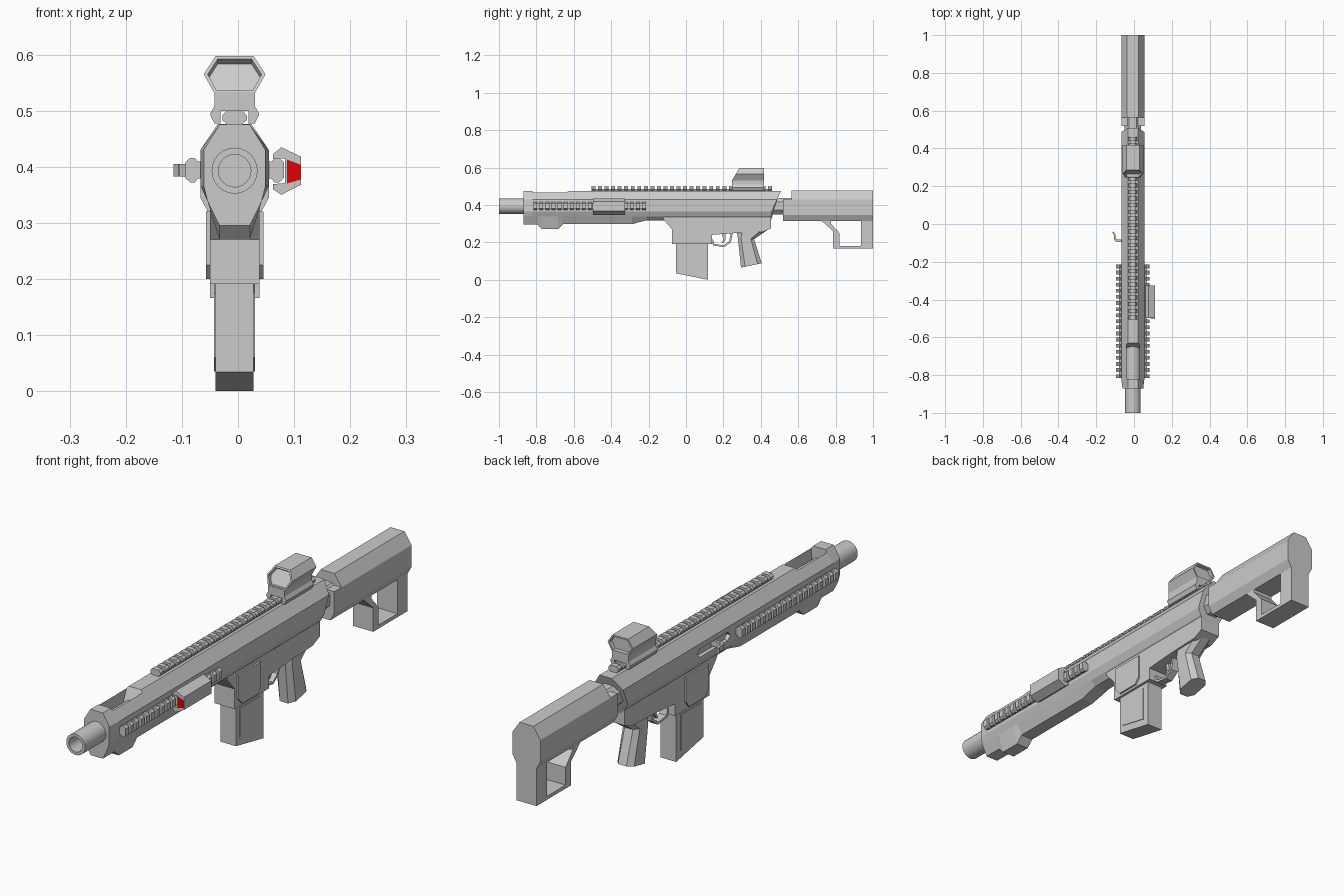
import bpy, bmesh
from math import sin, cos, pi

CX = -0.006  # the gun's centreline sits slightly left of the bounding box centre


def finish(name, bm, mat=None):
    bmesh.ops.recalc_face_normals(bm, faces=bm.faces[:])
    me = bpy.data.meshes.new(name)
    bm.to_mesh(me)
    bm.free()
    ob = bpy.data.objects.new(name, me)
    ob.location.x = CX
    bpy.context.collection.objects.link(ob)
    if mat:
        me.materials.append(mat)
    return ob


def add_loft(bm, rings):
    vs = [[bm.verts.new(p) for p in r] for r in rings]
    n = len(vs[0])
    for a, b in zip(vs, vs[1:]):
        for i in range(n):
            bm.faces.new((a[i], a[(i + 1) % n], b[(i + 1) % n], b[i]))
    bm.faces.new(vs[0])
    bm.faces.new(vs[-1])


def add_prism(bm, pts, axis, lo, hi):
    put = {'x': lambda p, d: (d, p[0], p[1]),
           'y': lambda p, d: (p[0], d, p[1]),
           'z': lambda p, d: (p[0], p[1], d)}[axis]
    add_loft(bm, [[put(p, d) for p in pts] for d in (lo, hi)])


def prism(name, pts, axis, lo, hi, mat=None):
    bm = bmesh.new()
    add_prism(bm, pts, axis, lo, hi)
    return finish(name, bm, mat)


def loft(name, rings):
    bm = bmesh.new()
    add_loft(bm, rings)
    return finish(name, bm)


def mirror(half):
    return half + [(-x, z) for x, z in reversed(half)]


def box(a0, b0, a1, b1):
    return [(a0, b0), (a1, b0), (a1, b1), (a0, b1)]


def cut(ob, cutter):
    cutter.hide_render = True
    m = ob.modifiers.new("cut", 'BOOLEAN')
    m.operation, m.solver, m.object = 'DIFFERENCE', 'EXACT', cutter
    bpy.context.view_layer.objects.active = ob
    bpy.ops.object.modifier_apply(modifier="cut")
    bpy.data.objects.remove(cutter)


def smooth(ob):
    bpy.ops.object.select_all(action='DESELECT')
    ob.select_set(True)
    bpy.context.view_layer.objects.active = ob
    bpy.ops.object.shade_smooth_by_angle()


# Handguard and upper receiver: one faceted shell with a changing underside
def section(y, zb, wide=0.061, slant=0.0):
    half = [(0.027, 0.475), (wide, 0.43), (wide, 0.366), (0.048, 0.338), (0.027, zb)]
    return [(x, y + slant * max(0, z - 0.36), z) for x, z in mirror(half)]


body = loft("handguard_and_receiver", [
    section(-0.87, 0.295, 0.055), section(-0.82, 0.295), section(-0.795, 0.295),
    section(-0.77, 0.27), section(-0.685, 0.27), section(-0.657, 0.297),
    section(-0.29, 0.297), section(-0.21, 0.318), section(0.455, 0.318, slant=0.46)])
cut(body, prism("slot_cutter", [(-0.82, 0.41), (-0.66, 0.41), (-0.62, 0.5), (-0.82, 0.5)],
                'x', -0.034, 0.034))
cut(body, prism("bolt_slot_cutter", [(-0.18, 0.393), (-0.165, 0.41), (0.01, 0.41),
                                     (0.025, 0.393), (0.01, 0.377), (-0.165, 0.377)],
                'x', -0.09, -0.045))

# Barrel with bored muzzle
smooth(loft("barrel", [[(r * cos(i * pi / 12), y, 0.393 + r * sin(i * pi / 12)) for i in range(24)]
                       for r, y in [(0.041, -0.4), (0.041, -1), (0.029, -1), (0.029, -0.9)]]))

# Lower receiver with magazine well
prism("lower_receiver", [(-0.13, 0.345), (-0.117, 0.318), (-0.075, 0.27), (-0.075, 0.191),
                         (0.139, 0.191), (0.139, 0.24), (0.27, 0.25), (0.41, 0.255),
                         (0.455, 0.275), (0.455, 0.36)], 'x', -0.044, 0.044)
prism("magwell_plates", [(-0.06, 0.32), (-0.06, 0.225), (-0.035, 0.2), (0.06, 0.2),
                         (0.08, 0.225), (0.08, 0.32)], 'x', -0.051, 0.051)

# Magazine with raised side panels
prism("magazine", [(-0.053, 0.2), (-0.053, 0.034), (0.118, 0), (0.118, 0.2)], 'x', -0.034, 0.034)
prism("magazine_panels", [(-0.03, 0.175), (-0.03, 0.06), (0.09, 0.035), (0.09, 0.175)],
      'x', -0.0365, 0.0365)

# Pistol grip, chamfered along its front and back edges
grip_rings = []
for yf, zf, yb, zb in [(0.27, 0.262, 0.43, 0.262), (0.277, 0.225, 0.364, 0.217),
                       (0.294, 0.065, 0.405, 0.088)]:
    plan = [(0.018, 0), (0.036, 0.2), (0.036, 0.8), (0.018, 1)]
    grip_rings.append([(x, yf + (yb - yf) * t, zf + (zb - zf) * t) for x, t in mirror(plan)])
loft("pistol_grip", grip_rings)

# Trigger guard and trigger
prism("trigger_guard", [(0.136, 0.215), (0.145, 0.183), (0.205, 0.175), (0.24, 0.2), (0.25, 0.25),
                        (0.24, 0.25), (0.231, 0.206), (0.202, 0.184), (0.152, 0.191),
                        (0.145, 0.215)], 'x', -0.016, 0.016)
prism("trigger", [(0.19, 0.25), (0.21, 0.25), (0.212, 0.215), (0.198, 0.195),
                  (0.192, 0.197), (0.2, 0.217)], 'x', -0.006, 0.006)

# Buffer tube and stock
prism("buffer_tube", mirror([(0.02, 0.438), (0.043, 0.415), (0.043, 0.372), (0.02, 0.348)]),
      'y', 0.42, 0.62)
prism("stock_body", mirror([(0.03, 0.476), (0.061, 0.43), (0.061, 0.345), (0.044, 0.313)]),
      'y', 0.565, 1.0)
prism("stock_front_lip", mirror([(0.061, 0.43), (0.061, 0.345), (0.044, 0.313)]), 'y', 0.519, 0.567)
prism("stock_frame", [(0.72, 0.32), (0.727, 0.313), (0.786, 0.26), (0.786, 0.166), (1, 0.166),
                      (1, 0.325), (0.936, 0.325), (0.936, 0.18), (0.82, 0.18), (0.82, 0.25),
                      (0.775, 0.3), (0.775, 0.325)], 'x', -0.044, 0.044)


# Accessory rails: a narrow base carrying evenly spaced teeth
def rail(name, y0, y1, teeth, place):
    bm = bmesh.new()
    add_prism(bm, [place(u, v) for u, v in box(-0.015, -0.004, 0.015, 0.013)], 'y', y0, y1)
    tooth = [place(u, v) for u, v in mirror([(0.014, 0.004), (0.022, 0.01), (0.022, 0.018),
                                             (0.014, 0.027)])]
    pitch = (y1 - y0) / (teeth - 0.4)
    for i in range(teeth):
        add_prism(bm, tooth, 'y', y0 + i * pitch, y0 + (i + 0.6) * pitch)
    return finish(name, bm)


rail("top_rail", -0.505, 0.46, 28, lambda u, v: (u, 0.473 + v))
rail("right_rail", -0.815, -0.215, 19, lambda u, v: (0.061 + v, 0.394 + u))
rail("left_rail", -0.815, -0.215, 19, lambda u, v: (-0.061 - v, 0.394 + u))

# Optic: hexagonal housing with a raked front and recessed lenses, on a clamp
bm = bmesh.new()
add_prism(bm, mirror([(0.034, 0.597), (0.055, 0.565), (0.036, 0.531)]), 'y', 0.246, 0.417)
for v in bm.verts:
    if v.co.y < 0.3:
        v.co.y += max(0, v.co.z - 0.531) * 0.6
bmesh.ops.recalc_face_normals(bm, faces=bm.faces[:])
for f in [f for f in bm.faces if abs(f.normal.y) > 0.7]:
    bmesh.ops.inset_region(bm, faces=[f], thickness=0.007)
    bmesh.ops.inset_region(bm, faces=[f], thickness=0.001, depth=-0.015)
finish("optic_housing", bm)
prism("optic_mount", mirror([(0.036, 0.533), (0.036, 0.508), (0.044, 0.494), (0.036, 0.477),
                             (0.025, 0.477), (0.025, 0.499)]), 'y', 0.246, 0.417)

# Aiming module on the right rail with a red emitter
prism("aiming_module", [(0.068, 0.422), (0.083, 0.435), (0.118, 0.418), (0.118, 0.368),
                        (0.083, 0.35), (0.068, 0.36), (0.068, 0.369), (0.09, 0.371),
                        (0.09, 0.415), (0.068, 0.415)], 'y', -0.497, -0.325)
red = bpy.data.materials.new("red")
red.diffuse_color = (0.8, 0.0, 0.0, 1)
prism("emitter", [(0.093, 0.413), (0.117, 0.404), (0.117, 0.377), (0.093, 0.37)],
      'y', -0.499, -0.48, red)

# Hooked charging handle on the left
prism("charging_handle", [(-0.045, -0.095), (-0.088, -0.095), (-0.099, -0.084), (-0.101, -0.058),
                          (-0.109, -0.043), (-0.101, -0.04), (-0.092, -0.056), (-0.09, -0.078),
                          (-0.084, -0.083), (-0.045, -0.083)], 'z', 0.383, 0.405)
